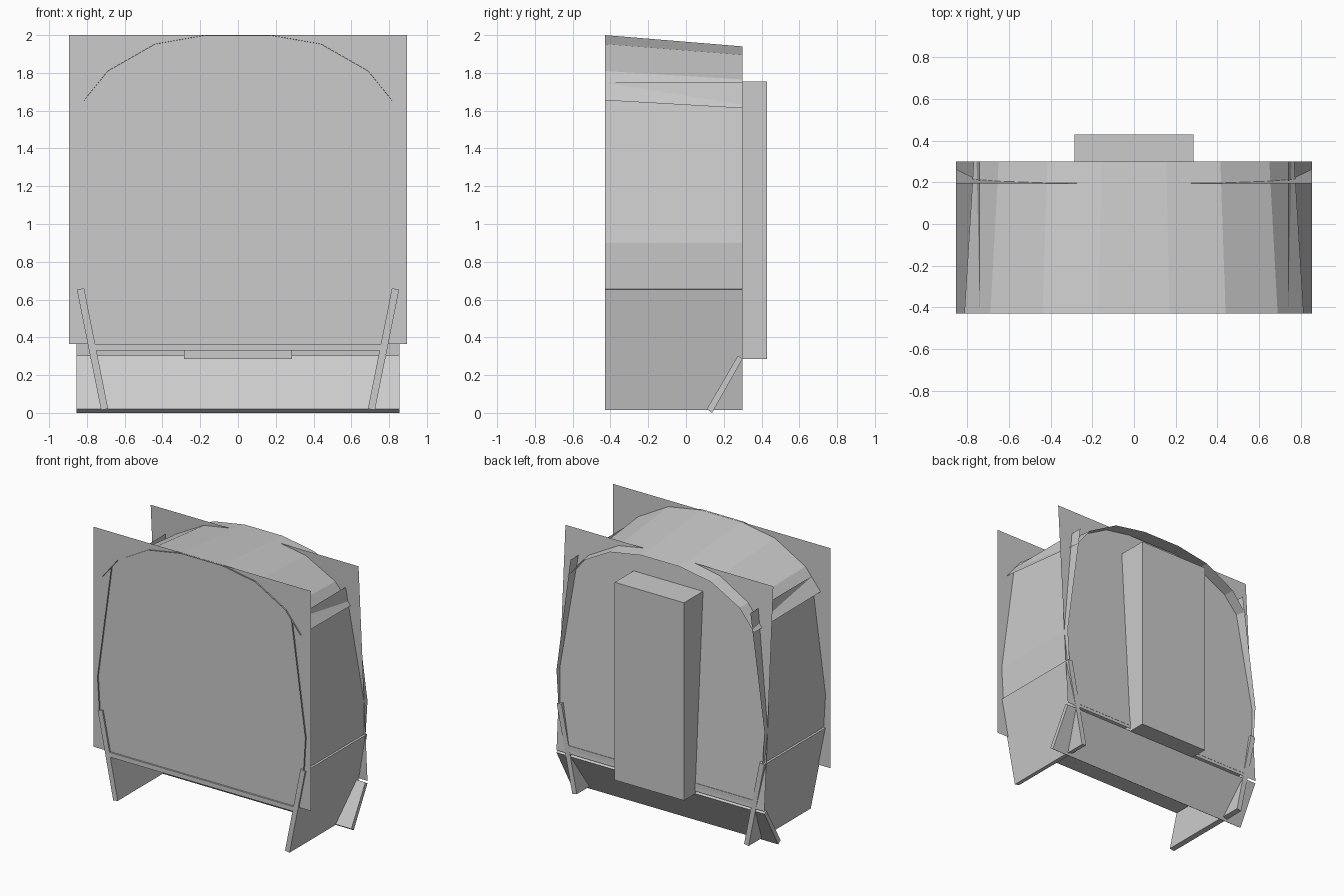
import bpy
import bmesh

if "Cube" in bpy.data.objects:
    bpy.data.objects.remove(bpy.data.objects["Cube"])

grey = bpy.data.materials.new("plain grey")
grey.diffuse_color = (0.6, 0.6, 0.6, 1)
grey.use_nodes = True
grey.node_tree.nodes["Principled BSDF"].inputs["Base Color"].default_value = grey.diffuse_color

FRONT, BACK = -0.43, 0.30


def make(name, verts, faces, solid=False):
    bm = bmesh.new()
    vs = [bm.verts.new(v) for v in verts]
    for f in faces:
        bm.faces.new([vs[i] for i in f])
    if solid:
        bmesh.ops.recalc_face_normals(bm, faces=bm.faces[:])
    me = bpy.data.meshes.new(name)
    bm.to_mesh(me)
    bm.free()
    me.materials.append(grey)
    ob = bpy.data.objects.new(name, me)
    bpy.context.collection.objects.link(ob)
    return ob


def prism(name, near, far):
    """Solid between two matching outlines."""
    n = len(near)
    sides = [(i, (i + 1) % n, n + (i + 1) % n, n + i) for i in range(n)]
    return make(name, near + far,
                [tuple(range(n)), tuple(range(2 * n - 1, n - 1, -1))] + sides, True)


def sheet(name, near, far):
    """Open strip joining two matching lines."""
    n = len(near)
    return make(name, near + far, [(i, i + 1, n + i + 1, n + i) for i in range(n - 1)])


def box(name, x, y0, y1, z0, z1):
    ring = [(-x, z0), (x, z0), (x, z1), (-x, z1)]
    return prism(name, [(a, y0, b) for a, b in ring], [(a, y1, b) for a, b in ring])


# Front and tilted back panels
sheet("front_panel", [(-0.895, -0.418, 0.365), (0.895, -0.418, 0.365)],
      [(-0.895, -0.418, 2.0), (0.895, -0.418, 2.0)])
sheet("back_panel", [(0.855, 0.30, 0.305), (-0.855, 0.30, 0.305)],
      [(0.855, 0.195, 1.94), (-0.855, 0.195, 1.94)])

# Arched roof, narrowing and dropping toward the back
half_front = [(0.17, 2.0), (0.44, 1.953), (0.69, 1.81), (0.815, 1.655)]
half_back = [(0.155, 1.94), (0.415, 1.895), (0.65, 1.765), (0.77, 1.613)]


def arch(half, y):
    return [(-x, y, z) for x, z in reversed(half)] + [(x, y, z) for x, z in half]


sheet("roof", arch(half_front, FRONT), arch(half_back, BACK))

# Side walls: thin upper sheet and thick flared lower board
upper = [(0.84, 0.655), (0.855, 0.90), (0.74, 1.75)]
lower = [(0.725, 0.015), (0.688, 0.022), (0.815, 0.66), (0.853, 0.652)]
for side, s in (("left", -1), ("right", 1)):
    lines = [[(s * x, y, z) for x, z in upper] for y in (FRONT, BACK)]
    if s < 0:
        lines.reverse()
    sheet(side + "_upper_wall", *lines)
    prism(side + "_lower_wall", [(s * x, FRONT, z) for x, z in lower],
          [(s * x, BACK, z) for x, z in lower])

# Floor slab and sloping board below the back
box("floor", 0.757, FRONT, BACK, 0.33, 0.365)
slope = [(0.275, 0.303), (0.30, 0.287), (0.138, 0.0), (0.11, 0.02)]
prism("sloping_back_board", [(-0.855, y, z) for y, z in slope],
      [(0.855, y, z) for y, z in slope])

# Upright box on the back
box("back_box", 0.285, 0.20, 0.43, 0.285, 1.755)
